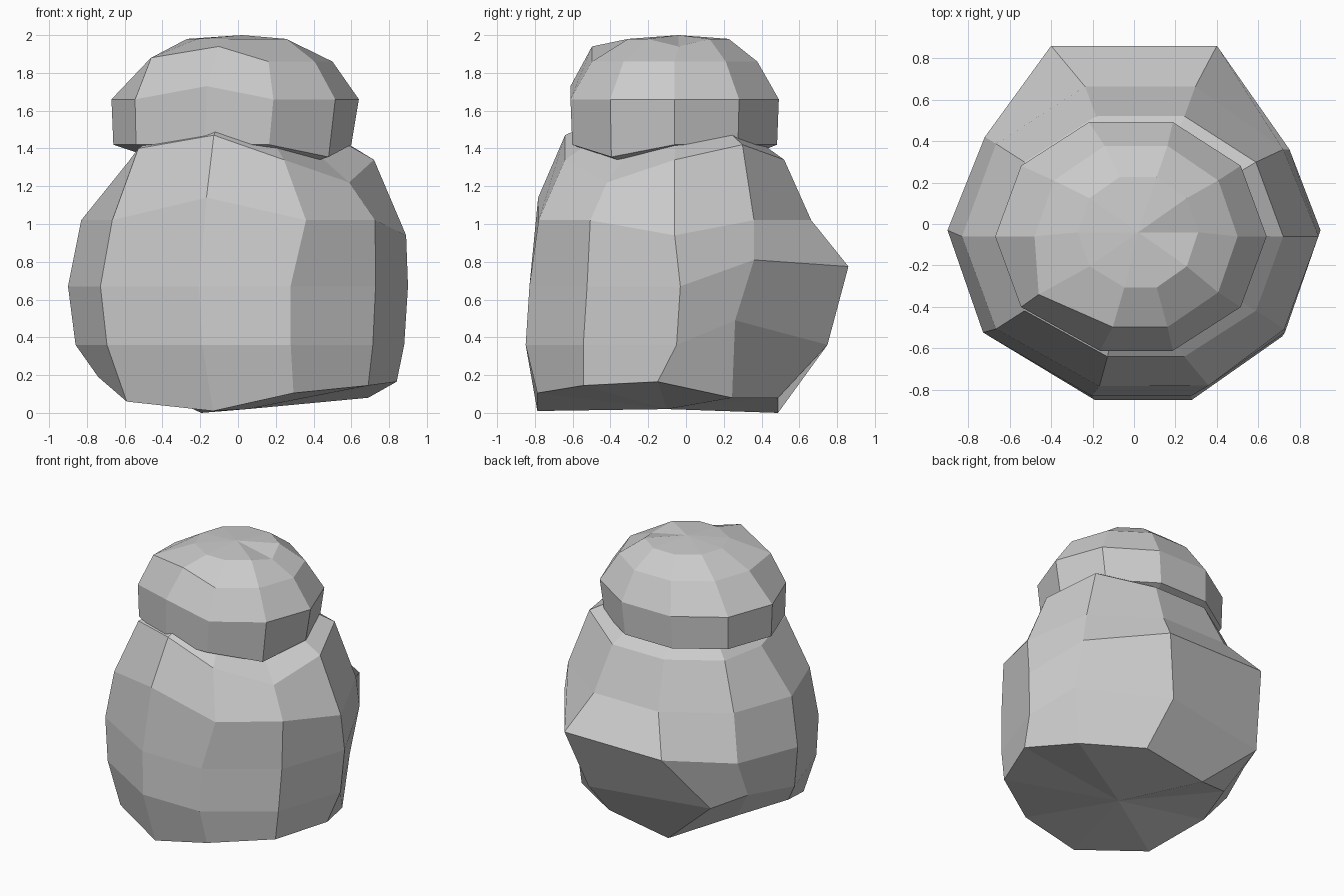
import bpy, bmesh
from math import cos, sin, tau

if "Cube" in bpy.data.objects:
    bpy.data.objects.remove(bpy.data.objects["Cube"])

SIDES = 10


def lumpy_ball(name, rings, lifts, moves, bottom, top):
    """Stack ten-sided ellipses (z, centre x, centre y, radius x, radius y),
    set the height of some corners, move a few others, close the ends with fans."""
    bm = bmesh.new()
    loops = []
    for r, (z, cx, cy, rx, ry) in enumerate(rings):
        loop = []
        for c in range(SIDES):
            a = -tau * c / SIDES
            # the front left corners sit slightly towards the right
            shift = .08 * rx if c == 3 else 0
            pos = (cx + rx * cos(a) + shift, cy + ry * sin(a), lifts.get((r, c), z))
            loop.append(bm.verts.new(moves.get((r, c), pos)))
        loops.append(loop)
    for low, high in zip(loops, loops[1:]):
        for i in range(SIDES):
            j = (i + 1) % SIDES
            bm.faces.new((low[i], low[j], high[j], high[i]))
    for loop, tip in ((loops[0], bottom), (loops[-1], top)):
        v = bm.verts.new(tip)
        for i in range(SIDES):
            bm.faces.new((loop[i], loop[(i + 1) % SIDES], v))
    bmesh.ops.recalc_face_normals(bm, faces=bm.faces)
    mesh = bpy.data.meshes.new(name)
    bm.to_mesh(mesh)
    bm.free()
    obj = bpy.data.objects.new(name, mesh)
    bpy.context.collection.objects.link(obj)
    return obj


# Lower snowball: uneven base, bulge at the back, neck running up into the head
base_heights = (.165, .145, .105, .01, .06, .19, .18, 0, .08, .08)
lifts = {(0, c): z for c, z in enumerate(base_heights)}
lifts.update({(3, 0): .94, (3, 3): 1.14,
              (4, 1): 1.22, (4, 3): 1.47, (4, 4): 1.40, (4, 9): 1.42})
moves = {(1, 6): (-.72, .30, .39), (1, 7): (-.60, .57, .36), (1, 9): (.74, .26, .49),
         (2, 6): (-.72, .42, .67), (2, 7): (-.40, .86, .775),
         (2, 8): (.40, .86, .775), (2, 9): (.75, .36, .81),
         (3, 2): (.36, -.78, 1.02), (3, 9): (.72, .36, 1.02), (4, 5): (-.58, -.06, 1.33)}
lumpy_ball("body",
           [(.1, .05, -.15, .79, .67), (.36, .01, -.05, .87, .84), (.67, 0, -.03, .9, .84),
            (1.02, .03, -.06, .86, .76), (1.34, .03, -.06, .69, .61)],
           lifts, moves, (.05, -.1, .02), (0, -.05, 1.75))

# Upper snowball
lumpy_ball("head",
           [(1.42, -.03, -.06, .63, .57), (1.66, -.015, -.06, .655, .58),
            (1.86, .01, -.06, .49, .46), (1.98, .02, -.04, .29, .28)],
           {(0, 1): 1.355, (1, 3): 1.73, (2, 3): 1.94, (3, 0): 1.94},
           {(2, 4): (-.46, -.34, 1.88)},
           (0, -.06, 1.2), (.02, -.04, 2))
